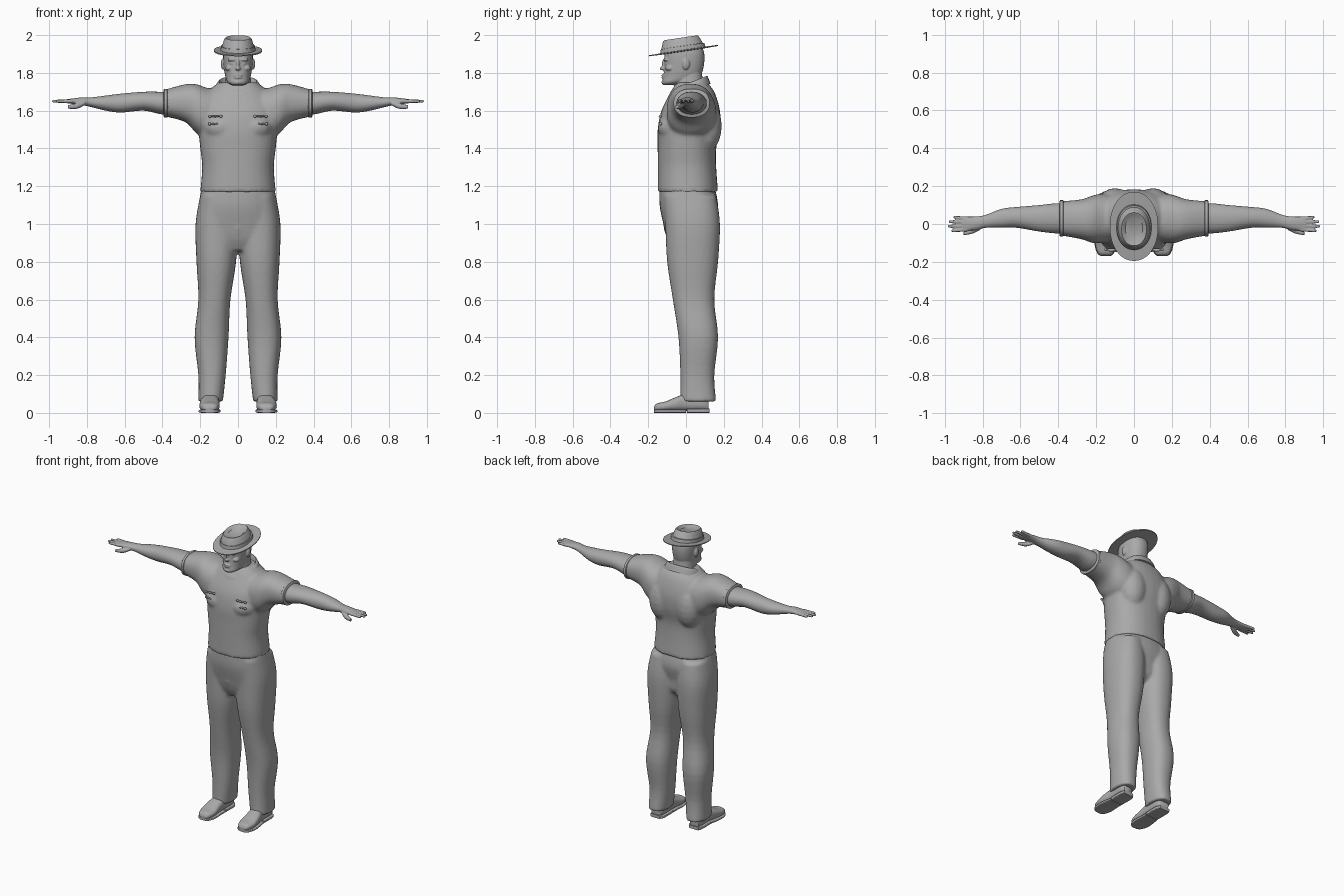
import bpy, bmesh, math
from mathutils import Vector, Matrix

cube = bpy.data.objects.get("Cube")
if cube:
    bpy.data.objects.remove(cube)

grey = bpy.data.materials.new("plain_grey")
grey.use_nodes = True
tone = (.4, .4, .4, 1)
grey.diffuse_color = tone
grey.node_tree.nodes["Principled BSDF"].inputs["Base Color"].default_value = tone

SIDES = (1, -1)


def spline(rows, steps):
    """Catmull-Rom interpolation through rows of numbers."""
    rows = [Vector(row) for row in rows]
    smooth_rows = []
    for i, (start, end) in enumerate(zip(rows, rows[1:])):
        before = rows[max(i - 1, 0)]
        after = rows[min(i + 2, len(rows) - 1)]
        leave, arrive = (end - before) / 2, (after - start) / 2
        for k in range(steps):
            t = k / steps
            ease = t * t * (3 - 2 * t)
            smooth_rows.append(start.lerp(end, ease) + leave * (t * (1 - t) ** 2)
                               - arrive * (t * t * (1 - t)))
    return smooth_rows + [rows[-1]]


def rounded(value, power):
    return math.copysign(abs(value) ** (2 / power), value)


def loft(bm, axis, rows, side=1, power=2.3, steps=4, tilt=0, count=32):
    """Skin rounded rings; a row is (position, low, high, low, high) on the other two axes."""
    loops = []
    for position, a_low, a_high, b_low, b_high in spline(rows, steps):
        loop = []
        for i in range(count):
            angle = math.tau * i / count
            across = rounded(math.cos(angle), power) / 2
            upward = rounded(math.sin(angle), power) / 2
            a = (a_low + a_high) / 2 + (a_high - a_low) * across
            b = (b_low + b_high) / 2 + (b_high - b_low) * upward
            x, y, z = {"x": (position, a, b), "y": (a, position, b), "z": (a, b, position)}[axis]
            loop.append(bm.verts.new((x * side, y, z + tilt * y)))
        loops.append(loop)
    for lower, upper in zip(loops, loops[1:]):
        for i in range(count):
            j = (i + 1) % count
            bm.faces.new((lower[i], lower[j], upper[j], upper[i]))
    bm.faces.new(loops[0])
    bm.faces.new(loops[-1])


def even(rows):
    """Expand (height, half width, front, back) into symmetric rows."""
    return [(height, -half, half, front, back) for height, half, front, back in rows]


def blob(bm, centre, size):
    place = Matrix.Translation(centre) @ Matrix.Diagonal((*size, 1))
    bmesh.ops.create_uvsphere(bm, u_segments=16, v_segments=10, radius=1, matrix=place)


def pair(bm, centre, size):
    for side in SIDES:
        blob(bm, (centre[0] * side, *centre[1:]), size)


def finish(bm, name, voxel=0, smoothing=6, angle=50):
    """Turn the mesh into an object; a voxel size fuses its shapes together."""
    bmesh.ops.recalc_face_normals(bm, faces=bm.faces)
    mesh = bpy.data.meshes.new(name)
    bm.to_mesh(mesh)
    bm.free()
    mesh.materials.append(grey)
    obj = bpy.data.objects.new(name, mesh)
    bpy.context.collection.objects.link(obj)
    bpy.ops.object.select_all(action="DESELECT")
    obj.select_set(True)
    bpy.context.view_layer.objects.active = obj
    if voxel:
        fuse = obj.modifiers.new("fuse", "REMESH")
        fuse.mode = "VOXEL"
        fuse.voxel_size = voxel
        fuse.use_smooth_shade = True
        relax = obj.modifiers.new("relax", "SMOOTH")
        relax.factor = .5
        relax.iterations = smoothing
    else:
        bpy.ops.object.shade_smooth_by_angle(angle=math.radians(angle))


# Trousers: two legs fused with the hips
bm = bmesh.new()
leg = [(.06, .08, .21, -.03, .16), (.2, .065, .21, -.03, .15), (.4, .05, .23, -.04, .17),
       (.6, .04, .21, -.07, .15), (.8, .01, .22, -.1, .17), (1, 0, .225, -.11, .18),
       (1.15, .01, .2, -.12, .16)]
for side in SIDES:
    loft(bm, "z", leg, side)
loft(bm, "z", even([(.86, .1, -.07, .08), (.92, .19, -.1, .14), (1, .22, -.12, .15),
                    (1.1, .21, -.14, .17), (1.2, .19, -.14, .15)]))
blob(bm, (0, -.1, 1), (.02, .02, .06))
finish(bm, "trousers", .009, 8)

# Shirt: torso, shoulders and short sleeves fused
bm = bmesh.new()
loft(bm, "z", even([(1.17, .2, -.15, .17), (1.3, .19, -.15, .16), (1.4, .2, -.15, .16),
                    (1.5, .21, -.15, .18), (1.6, .22, -.13, .18), (1.7, .16, -.08, .15),
                    (1.75, .1, -.05, .11)]))
sleeve = [(.08, -.08, .14, 1.46, 1.71), (.16, -.1, .16, 1.45, 1.72), (.22, -.1, .15, 1.48, 1.74),
          (.28, -.08, .13, 1.54, 1.74), (.39, -.06, .12, 1.57, 1.71)]
for side in SIDES:
    loft(bm, "x", sleeve, side)
pair(bm, (.09, -.07, 1.51), (.09, .08, .07))
pair(bm, (.1, .11, 1.52), (.09, .08, .14))
finish(bm, "shirt", .009, 8)

# Sleeve hems, a little wider than the sleeve ends
bm = bmesh.new()
end, front, back, bottom, top = sleeve[-1]
hem = [(end + shift, front - grow, back + grow, bottom - grow, top + grow)
       for shift, grow in ((-.02, 0), (-.015, .006), (0, .006), (.004, 0))]
for side in SIDES:
    loft(bm, "x", hem, side, steps=1)
finish(bm, "sleeve_hems")

# Collar, lower at the throat
bm = bmesh.new()
loft(bm, "z", even([(1.69, .13, -.1, .13), (1.72, .12, -.09, .12), (1.74, .1, -.07, .11),
                    (1.7, .09, -.06, .1)]), tilt=.4, steps=3)
finish(bm, "collar", angle=70)

# Raised clasps and studs on the chest
bm = bmesh.new()
for side in SIDES:
    for rise in (-.02, .02):
        pair(bm, (.12, -.137, 1.55 + rise), (.025, .008, .005))
        for spread in SIDES:
            blob(bm, (side * .12 + spread * .03, -.135, 1.55 + rise), (.008, .008, .008))
finish(bm, "chest_clasps", angle=80)

# Arms with hands, four fanned fingers and a thumb
bm = bmesh.new()
arm = [(.33, -.04, .1, 1.59, 1.7), (.4, -.05, .11, 1.58, 1.7), (.5, -.04, .1, 1.6, 1.7),
       (.62, -.02, .09, 1.59, 1.69), (.7, -.02, .08, 1.6, 1.68), (.78, -.02, .05, 1.62, 1.67),
       (.83, -.03, .04, 1.63, 1.67), (.91, -.04, .04, 1.64, 1.66)]
thumb = [(.81, -.03, .01, 1.63, 1.65), (.85, -.05, -.02, 1.61, 1.64), (.9, -.06, -.04, 1.61, 1.63)]
for side in SIDES:
    loft(bm, "x", arm, side, power=2.1)
    loft(bm, "x", thumb, side, count=12)
    for i, tip in enumerate((.965, .985, .98, .955)):
        knuckle = .02 * (i - 1.5)
        finger = []
        for x, fan, radius in ((.88, 1, .01), (.93, 1.1, .009), (tip - .01, 1.2, .008), (tip, 1.2, .004)):
            y = knuckle * fan
            finger.append((x, y - radius, y + radius, 1.65 - radius, 1.65 + radius))
        loft(bm, "x", finger, side, count=12)
finish(bm, "arms_and_hands", .0045, 3)

# Head, neck and face
bm = bmesh.new()
loft(bm, "z", even([(1.66, .08, -.05, .1), (1.75, .07, -.06, .09), (1.84, .06, -.05, .08)]))
loft(bm, "z", even([(1.735, .03, -.12, -.04), (1.75, .055, -.125, 0), (1.78, .067, -.12, .07),
                    (1.83, .075, -.115, .093), (1.9, .078, -.113, .097), (1.95, .065, -.1, .08)]))
blob(bm, (0, -.12, 1.823), (.014, .02, .01))
blob(bm, (0, -.115, 1.845), (.009, .014, .03))
for lip in (1.775, 1.787):
    blob(bm, (0, -.118, lip), (.024, .012, .006))
blob(bm, (0, -.116, 1.75), (.022, .014, .012))
pair(bm, (.03, -.104, 1.87), (.026, .016, .009))
pair(bm, (.03, -.1, 1.85), (.014, .012, .007))
pair(bm, (.046, -.085, 1.825), (.022, .025, .016))
pair(bm, (.08, 0, 1.847), (.011, .02, .03))
finish(bm, "head", .004, 3)

# Hat with tilted oval brim and dented crown
bm = bmesh.new()
loft(bm, "z", even([(1.915, .07, -.11, .08), (1.917, .128, -.195, .17), (1.923, .128, -.195, .17),
                    (1.924, .09, -.134, .1), (1.98, .074, -.123, .07), (1.99, .066, -.115, .06),
                    (1.987, .058, -.105, .05), (1.975, .045, -.085, .035)]),
     steps=1, tilt=.15, power=2.1, count=48)
finish(bm, "hat", angle=40)

bm = bmesh.new()
loft(bm, "z", even([(1.922, .093, -.137, .103), (1.945, .09, -.133, .097), (1.946, .08, -.12, .09)]),
     steps=1, tilt=.15, power=2.1, count=48)
finish(bm, "hat_band", angle=40)

# Shoes, with soles and heels that follow their outline
upper = [(-.17, .13, .17, .015, .03), (-.155, .11, .19, .01, .05), (-.11, .097, .204, .01, .06),
         (-.05, .1, .2, .01, .085), (0, .1, .19, .01, .1), (.09, .1, .19, .01, .1),
         (.12, .115, .18, .01, .08)]
sole = [(y, inner - .004, outer + .004, 0, .018) for y, inner, outer, *_ in upper[:5]]
heel = [(y + .005, inner - .004, outer + .004, 0, .022) for y, inner, outer, *_ in upper[4:]]
bm = bmesh.new()
for side in SIDES:
    loft(bm, "y", upper, side, power=2.6)
finish(bm, "shoes", angle=60)

bm = bmesh.new()
for side in SIDES:
    loft(bm, "y", sole, side, power=5)
    loft(bm, "y", heel, side, power=6)
finish(bm, "soles_and_heels")
